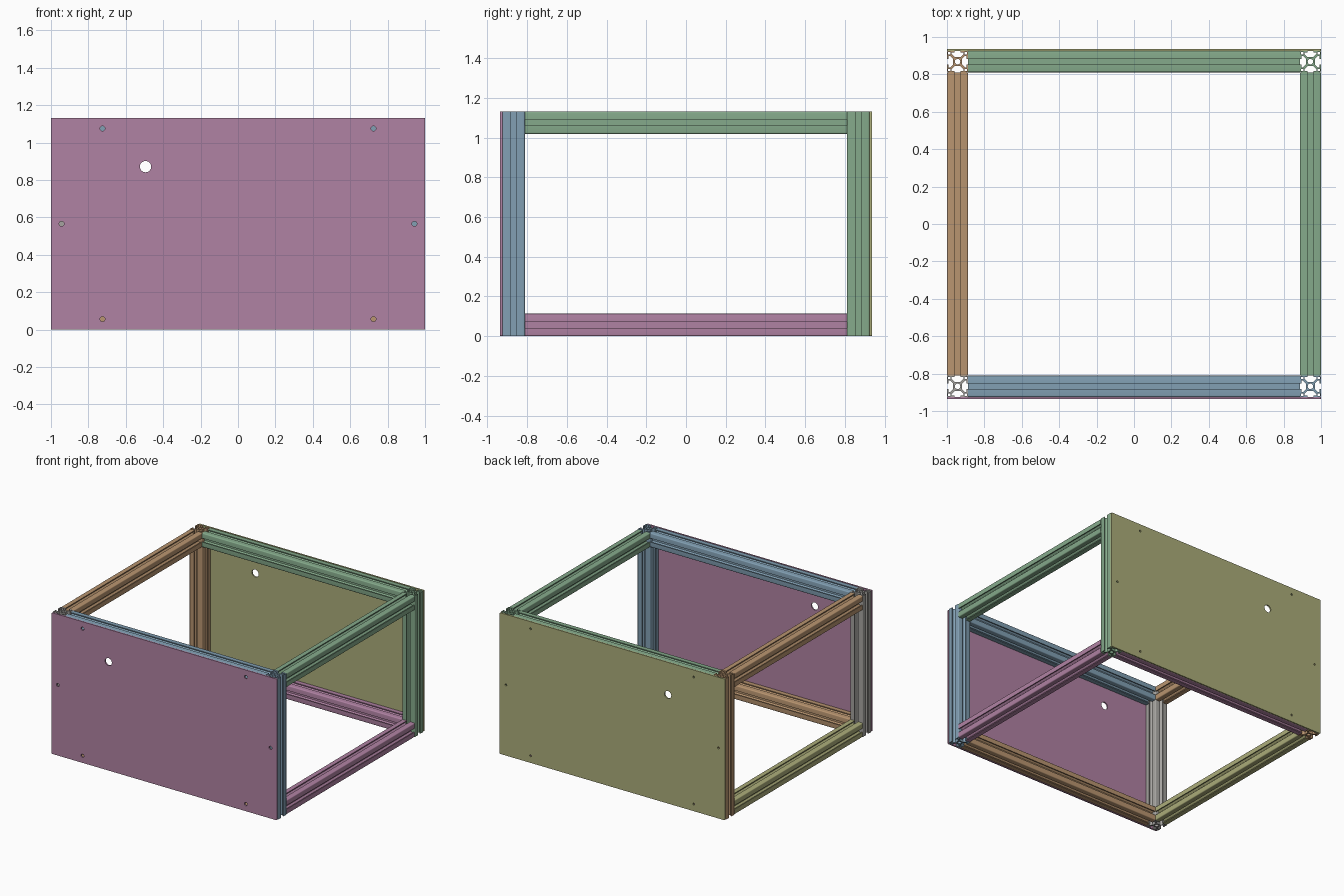
import bpy, bmesh, math

if "Cube" in bpy.data.objects:
    bpy.data.objects.remove(bpy.data.objects["Cube"])

MM = 2.0 / 530.0                     # model is laid out in millimetres
W, D, H = 530, 490, 300              # frame width, depth, height
B = 30                               # beam section
T = 3                                # panel thickness


def srgb(*c):
    return [((v / 255 + 0.055) / 1.055) ** 2.4 for v in c] + [1.0]


def material(name, *rgb):
    m = bpy.data.materials.new(name)
    m.diffuse_color = srgb(*rgb)
    m.use_nodes = True
    m.node_tree.nodes["Principled BSDF"].inputs["Base Color"].default_value = m.diffuse_color
    return m


MAUVE = material("mauve", 176, 130, 163)
OLIVE = material("olive", 172, 173, 122)
BLUE = material("dusty blue", 130, 160, 180)
GREEN = material("sage green", 133, 170, 139)
BROWN = material("tan brown", 185, 149, 112)
GREY = material("warm grey", 166, 164, 160)


def circle(cx, cy, r, n=24):
    return [(cx + r * math.cos(2 * math.pi * i / n),
             cy + r * math.sin(2 * math.pi * i / n)) for i in range(n)]


def arc(cx, cy, r, start, n=4):
    return [(cx + r * math.cos(start + math.pi / 2 * i / n),
             cy + r * math.sin(start + math.pi / 2 * i / n)) for i in range(n + 1)]


def turn(pts, k):
    # rotate points by k quarter turns
    for _ in range(k):
        pts = [(-y, x) for x, y in pts]
    return pts


def extrude(name, loops, length, loc, rot, mat):
    # fill the loops (inner ones become holes) and extrude along local z
    cu = bpy.data.curves.new(name, 'CURVE')
    cu.dimensions = '2D'
    cu.fill_mode = 'BOTH'
    cu.extrude = length * MM / 2
    for pts in loops:
        s = cu.splines.new('POLY')
        s.points.add(len(pts) - 1)
        for p, (x, y) in zip(s.points, pts):
            p.co = (x * MM, y * MM, 0, 1)
        s.use_cyclic_u = True
    tmp = bpy.data.objects.new(name + "_outline", cu)
    me = bpy.data.meshes.new_from_object(tmp)
    bpy.data.objects.remove(tmp)
    bpy.data.curves.remove(cu)
    bm = bmesh.new()
    bm.from_mesh(me)
    bmesh.ops.remove_doubles(bm, verts=bm.verts, dist=1e-5)
    bmesh.ops.recalc_face_normals(bm, faces=bm.faces)
    bm.to_mesh(me)
    bm.free()
    me.materials.clear()
    me.materials.append(mat)
    me.shade_smooth()
    me.set_sharp_from_angle(angle=math.radians(30))
    ob = bpy.data.objects.new(name, me)
    ob.location = [v * MM for v in loc]
    ob.rotation_euler = rot
    bpy.context.collection.objects.link(ob)
    return ob


# T-slot section: one side with its slot and rounded corner, turned four times
side = [(15, -4.1), (13, -4.1), (13, -8.25), (10.6, -8.25), (6.3, -4),
        (6.3, 4), (10.6, 8.25), (13, 8.25), (13, 4.1), (15, 4.1)] + arc(13, 13, 2, 0)
corner_hole = [(10.2, 10.2), (13.4, 10.2), (13.4, 13.4), (10.2, 13.4)]
outline = [p for k in range(4) for p in turn(side, k)]
SECTION = [outline, circle(0, 0, 3.9)] + [turn(corner_hole, k) for k in range(4)]

X, Y = W / 2 - B / 2, D / 2 - B / 2   # beam centre lines
LOW, TOP = B / 2, H - B / 2
ALONG_X, ALONG_Y, ALONG_Z = (0, math.pi / 2, 0), (math.pi / 2, 0, 0), (0, 0, 0)

# corner posts
for name, sx, sy, mat in [("front_left_post", -1, -1, GREY), ("front_right_post", 1, -1, BLUE),
                          ("back_left_post", -1, 1, BROWN), ("back_right_post", 1, 1, GREEN)]:
    extrude(name, SECTION, H, (sx * X, sy * Y, H / 2), ALONG_Z, mat)

# front and back rails
for name, sy, z, mat in [("front_top_rail", -1, TOP, BLUE), ("front_bottom_rail", -1, LOW, BROWN),
                         ("back_top_rail", 1, TOP, GREEN), ("back_bottom_rail", 1, LOW, MAUVE)]:
    extrude(name, SECTION, W - 2 * B, (0, sy * Y, z), ALONG_X, mat)

# side rails
for name, sx, z, mat in [("left_top_rail", -1, TOP, BROWN), ("left_bottom_rail", -1, LOW, OLIVE),
                         ("right_top_rail", 1, TOP, GREEN), ("right_bottom_rail", 1, LOW, MAUVE)]:
    extrude(name, SECTION, D - 2 * B, (sx * X, 0, z), ALONG_Y, mat)

# end panels with six screw holes and one cable hole each
R = 2
rim = (arc(W / 2 - R, H / 2 - R, R, 0) + arc(-W / 2 + R, H / 2 - R, R, math.pi / 2)
       + arc(-W / 2 + R, -H / 2 + R, R, math.pi) + arc(W / 2 - R, -H / 2 + R, R, math.pi * 1.5))
screws = [(sx * 192, sz * 135) for sx in (-1, 1) for sz in (-1, 1)] + [(-250, 0), (250, 0)]
for name, sy, r, mat in [("front_panel", -1, 3.5, MAUVE), ("back_panel", 1, 2.2, OLIVE)]:
    holes = [circle(x, z, r, 20) for x, z in screws] + [circle(-131, 81, 8, 32)]
    extrude(name, [rim] + holes, T, (0, sy * (D + T) / 2, H / 2), ALONG_Y, mat)
